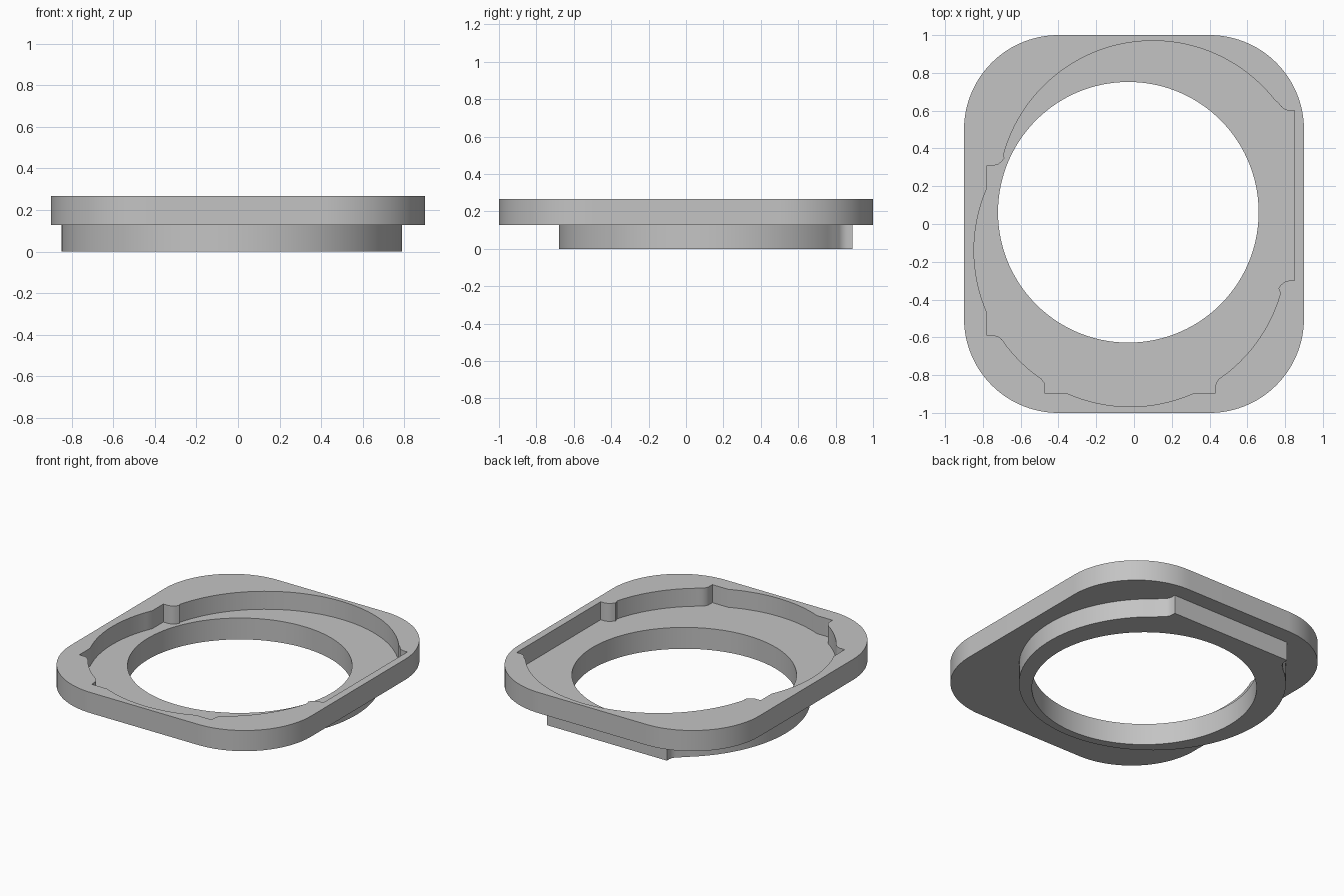
import bpy
import bmesh
from math import sin, cos, asin, sqrt, radians, degrees

cube = bpy.data.objects.get("Cube")
if cube:
    bpy.data.objects.remove(cube, do_unlink=True)

# Heights of the stacked levels
BASE, PLATE_BOTTOM, FLOOR, TOP = 0.0, 0.127, 0.145, 0.267


def arc(centre, r, start, end, step=3):
    n = max(2, round((end - start) / step))
    angles = [radians(start + (end - start) * i / n) for i in range(n + 1)]
    return [(centre[0] + r * cos(a), centre[1] + r * sin(a)) for a in angles]


def tab(centre, angle, flat, r=None):
    """Straight locating tab with flared ends; with r, the round bulges past it."""
    ca, sa = cos(radians(angle)), sin(radians(angle))
    exit_side = [(0.45, flat), (0.45, 0.72), (0.455, 0.70), (0.47, 0.68), (0.49, 0.665)]
    entry_side = [(-u, v) for u, v in reversed(exit_side)]
    local = entry_side + exit_side
    pts = [(centre[0] + v * ca - u * sa, centre[1] + v * sa + u * ca) for u, v in local]
    if r:
        half = degrees(asin(sqrt(r * r - flat * flat) / r))
        mid = len(entry_side)
        pts[mid:mid] = arc(centre, r, angle - half, angle + half)
    return pts


# Outer plate outline: rounded rectangle
R = 0.5
plate = []
for sx, sy, a in ((1, 1, 0), (-1, 1, 90), (-1, -1, 180), (1, -1, 270)):
    plate += arc((sx * (0.9 - R), sy * (1 - R)), R, a, a + 90)

# Recess outline: two offset rounds with three tabs
c1, c2 = (0.10, 0.15), (-0.02, -0.14)
r1, r2, d = 0.82, 0.827, 38
recess = (tab(c1, 0, 0.75)
          + arc(c1, r1, d, 165)
          + tab(c2, 180, 0.757, r2)
          + arc(c2, r2, 180 + d, 270 - d)
          + tab(c2, 270, 0.757, r2)
          + arc(c2, r2, 270 + d, 344))

# Lower spigot outline: one round with a flat tab at the back
c3 = (-0.03, 0.14)
spigot = tab(c3, 90, 0.75) + arc(c3, r1, 90 + d, 450 - d)

# Through hole
hole = arc((-0.03, 0.062), 0.69, 0, 360)[:-1]

bm = bmesh.new()


def loop(points, z):
    clean = []
    for p in points:
        if not clean or (p[0] - clean[-1][0]) ** 2 + (p[1] - clean[-1][1]) ** 2 > 1e-6:
            clean.append(p)
    verts = [bm.verts.new((x, y, z)) for x, y in clean]
    edges = [bm.edges.new((v, verts[i - 1])) for i, v in enumerate(verts)]
    return verts, edges


def wall(a, b):
    va, vb = a[0], b[0]
    for i in range(len(va)):
        bm.faces.new((va[i - 1], va[i], vb[i], vb[i - 1]))


def flat_ring(outer, inner):
    bmesh.ops.triangle_fill(bm, use_beauty=True, edges=outer[1] + inner[1])


plate_low, plate_high = loop(plate, PLATE_BOTTOM), loop(plate, TOP)
recess_low, recess_high = loop(recess, FLOOR), loop(recess, TOP)
spigot_low, spigot_high = loop(spigot, BASE), loop(spigot, PLATE_BOTTOM)
hole_low, hole_high = loop(hole, BASE), loop(hole, FLOOR)

# Flat faces: rim, recess floor, spigot underside, plate underside
flat_ring(plate_high, recess_high)
flat_ring(recess_low, hole_high)
flat_ring(spigot_low, hole_low)
flat_ring(plate_low, spigot_high)

# Upright walls
for low, high in ((plate_low, plate_high), (recess_low, recess_high),
                  (spigot_low, spigot_high), (hole_low, hole_high)):
    wall(low, high)

bmesh.ops.recalc_face_normals(bm, faces=bm.faces[:])
mesh = bpy.data.meshes.new("adapter_ring")
bm.to_mesh(mesh)
bm.free()

# Single plain grey
grey = bpy.data.materials.new("plain_grey")
grey.use_nodes = True
colour = (0.55, 0.55, 0.55, 1)
grey.diffuse_color = colour
grey.node_tree.nodes["Principled BSDF"].inputs["Base Color"].default_value = colour
mesh.materials.append(grey)

ring = bpy.data.objects.new("adapter_ring", mesh)
bpy.context.collection.objects.link(ring)
bpy.ops.object.select_all(action="DESELECT")
ring.select_set(True)
bpy.context.view_layer.objects.active = ring
bpy.ops.object.shade_smooth_by_angle(angle=radians(25))
